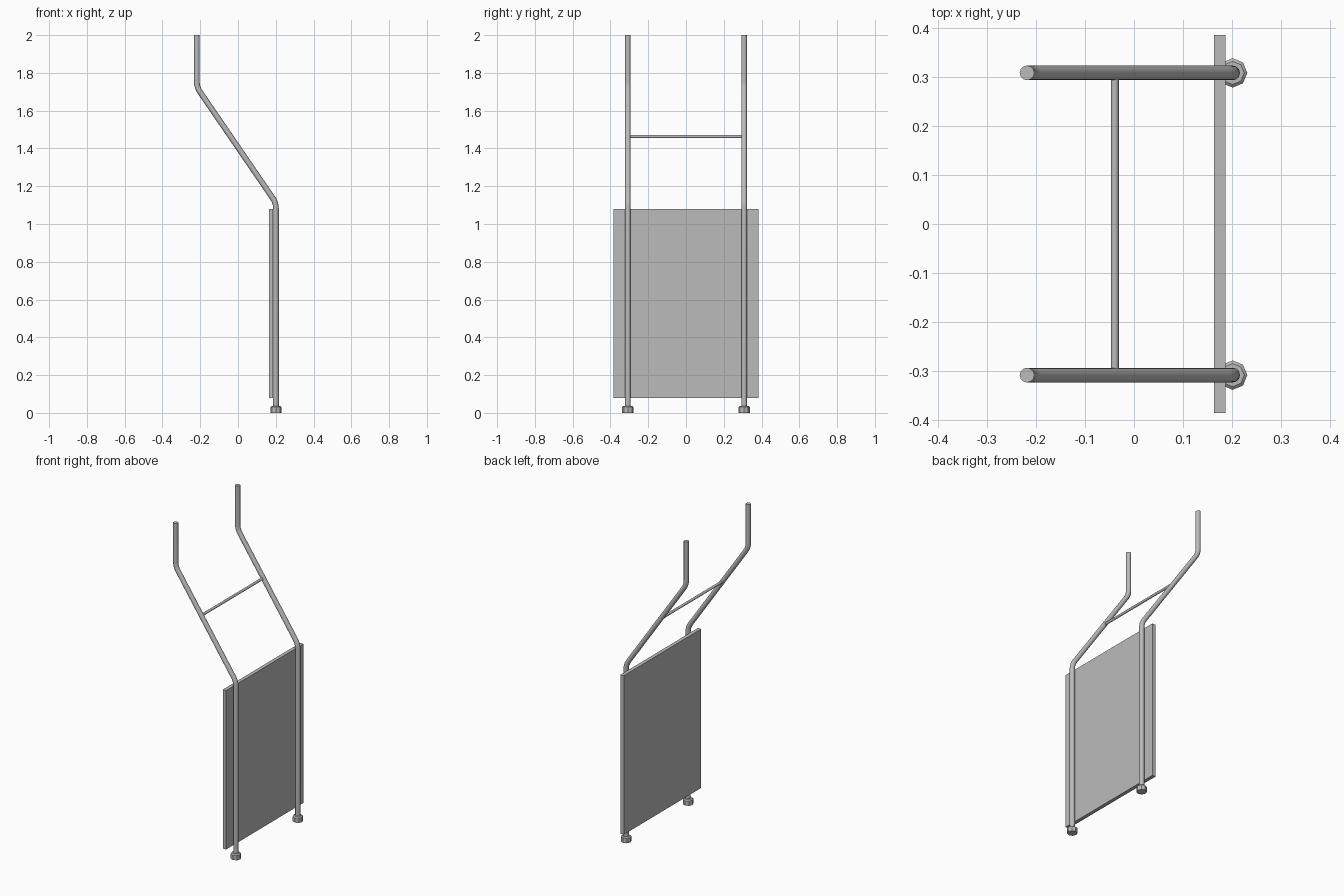
import bpy
from mathutils import Vector

cube = bpy.data.objects.get("Cube")
if cube:
    bpy.data.objects.remove(cube, do_unlink=True)

grey = bpy.data.materials.new("metal grey")
grey.use_nodes = True
grey.diffuse_color = (0.5, 0.5, 0.5, 1)
grey.node_tree.nodes["Principled BSDF"].inputs["Base Color"].default_value = (0.5, 0.5, 0.5, 1)

SIDE_Y = 0.308     # distance of each post from the centre line
POST_X = 0.201


def finish(obj, name):
    obj.name = name
    obj.data.name = name
    obj.data.materials.clear()
    obj.data.materials.append(grey)
    bpy.ops.object.select_all(action='DESELECT')
    obj.select_set(True)
    bpy.context.view_layer.objects.active = obj
    bpy.ops.object.shade_smooth_by_angle(angle=0.7)
    return obj


def fillet(points, trim, steps=4):
    """Round the inner corners of a path."""
    path = [points[0]]
    for a, b, c in zip(points, points[1:], points[2:]):
        start = b + (a - b).normalized() * trim
        end = b + (c - b).normalized() * trim
        for i in range(steps + 1):
            t = i / steps
            path.append(start.lerp(b, t).lerp(b.lerp(end, t), t))
    return path + [points[-1]]


def tube(name, points, radius):
    curve = bpy.data.curves.new(name, 'CURVE')
    curve.dimensions = '3D'
    curve.bevel_depth = radius
    curve.bevel_resolution = 4
    curve.use_fill_caps = True
    spline = curve.splines.new('POLY')
    spline.points.add(len(points) - 1)
    for p, co in zip(spline.points, points):
        p.co = (*co, 1)
    obj = bpy.data.objects.new(name, curve)
    bpy.context.collection.objects.link(obj)
    bpy.ops.object.select_all(action='DESELECT')
    obj.select_set(True)
    bpy.context.view_layer.objects.active = obj
    bpy.ops.object.convert(target='MESH')
    return finish(bpy.context.view_layer.objects.active, name)


def foot(name, y):
    # Eight-sided foot with a chamfered top
    bpy.ops.mesh.primitive_cylinder_add(vertices=8, radius=0.03, depth=0.036,
                                        location=(POST_X, y, 0.018))
    obj = bpy.context.object
    bevel = obj.modifiers.new("chamfer", 'BEVEL')
    bevel.width = 0.006
    bevel.limit_method = 'WEIGHT'
    weights = obj.data.attributes.new("bevel_weight_edge", 'FLOAT', 'EDGE')
    for e in obj.data.edges:
        if all(obj.data.vertices[v].co.z > 0 for v in e.vertices):
            weights.data[e.index].value = 1
    bpy.ops.object.modifier_apply(modifier=bevel.name)
    return finish(obj, name)


# Bent posts and their feet
for side, s in (("left", 1), ("right", -1)):
    y = s * SIDE_Y
    corners = [Vector((x, y, z)) for x, z in
               ((POST_X, 0.01), (POST_X, 1.112), (-0.218, 1.724), (-0.218, 2.0))]
    tube(f"{side}_post", fillet(corners, 0.03), 0.015)
    foot(f"{side}_foot", y)

# Crossbar between the sloping parts of the posts
tube("crossbar", [Vector((-0.039, -SIDE_Y, 1.463)), Vector((-0.039, SIDE_Y, 1.463))], 0.008)

# Flat panel behind the posts
bpy.ops.mesh.primitive_cube_add(size=1, location=(0.175, 0, 0.58))
panel = bpy.context.object
panel.scale = (0.023, 0.77, 1.0)
bpy.ops.object.transform_apply(location=False, rotation=False, scale=True)
finish(panel, "panel")
